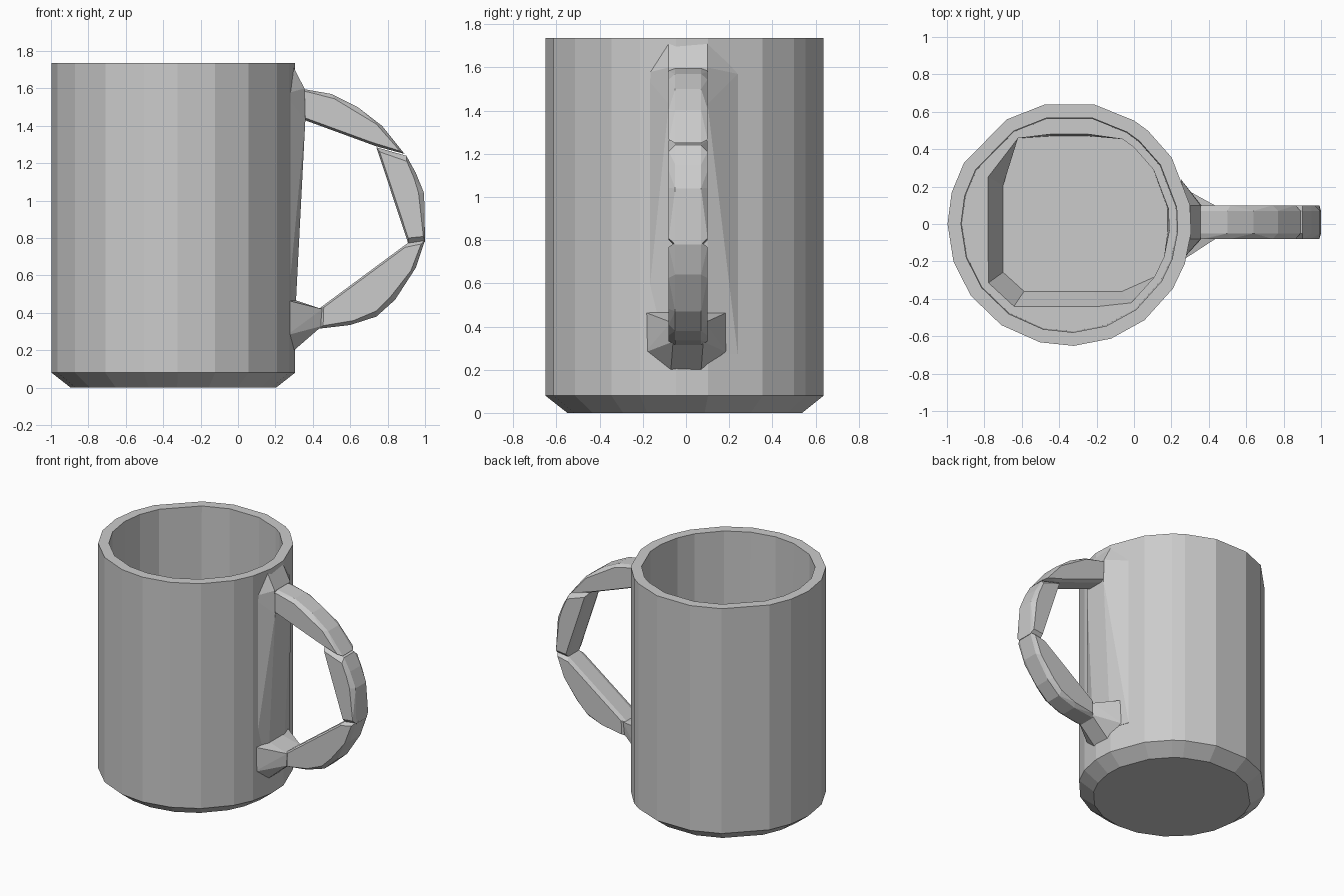
import bpy, bmesh
from math import radians, cos, sin
from mathutils import Vector

cube = bpy.data.objects.get("Cube")
if cube:
    bpy.data.objects.remove(cube, do_unlink=True)

GREY = (0.6, 0.6, 0.6, 1)
grey = bpy.data.materials.new("plain grey")
grey.use_nodes = True
grey.diffuse_color = GREY
grey.node_tree.nodes["Principled BSDF"].inputs["Base Color"].default_value = GREY

CENTRE_X = -0.345
HANDLE_Y = 0.01
TOP = 1.737


def finish(bm, name):
    """Turn a bmesh into a flat-shaded grey object."""
    bmesh.ops.recalc_face_normals(bm, faces=bm.faces)
    mesh = bpy.data.meshes.new(name)
    bm.to_mesh(mesh)
    bm.free()
    mesh.materials.append(grey)
    obj = bpy.data.objects.new(name, mesh)
    bpy.context.collection.objects.link(obj)
    return obj


def hull(points, name):
    """Convex solid around a set of points."""
    bm = bmesh.new()
    for p in points:
        bm.verts.new(p)
    result = bmesh.ops.convex_hull(bm, input=bm.verts)
    loose = {v for v in result["geom_interior"] + result["geom_unused"]
             if isinstance(v, bmesh.types.BMVert)}
    bmesh.ops.delete(bm, geom=list(loose), context="VERTS")
    bmesh.ops.dissolve_limit(bm, angle_limit=radians(1),
                             verts=bm.verts, edges=bm.edges)
    return finish(bm, name)


# Cup: uneven facets shared by the outside, the inside and the floor pocket
ANGLES = [9, 33, 50, 58, 78, 102, 121, 150, 165, 180,
          198, 216, 236, 256, 272, 290, 308, 328, 341, 356]


def pocket_radius(angle, left, right, front, back):
    """Distance to the side of a box with cut corners."""
    c, s = cos(angle), sin(angle)
    reach = [0.535]
    if abs(c) > 0.01:
        reach.append((right if c > 0 else left) / abs(c))
    if abs(s) > 0.01:
        reach.append((back if s > 0 else front) / abs(s))
    return min(reach)


def make_cup():
    bm = bmesh.new()

    def ring(z, radius):
        verts = []
        for a in map(radians, ANGLES):
            r = radius(a) if callable(radius) else radius
            verts.append(bm.verts.new((CENTRE_X + r * cos(a), r * sin(a), z)))
        return verts

    rings = [
        ring(0, 0.55), ring(0.08, 0.652), ring(TOP, 0.652),
        ring(TOP, 0.58), ring(0.26, 0.575),
        ring(0.26, lambda a: pocket_radius(a, 0.435, 0.545, 0.44, 0.48)),
        ring(0.1, lambda a: pocket_radius(a, 0.355, 0.525, 0.36, 0.47)),
    ]
    count = len(ANGLES)
    for low, high in zip(rings, rings[1:]):
        for i in range(count):
            j = (i + 1) % count
            bm.faces.new((low[i], low[j], high[j], high[i]))
    bm.faces.new(rings[0])
    bm.faces.new(rings[-1])
    return finish(bm, "cup")


make_cup()


# Handle: three convex chunks with rounded cross-sections
def handle_chunk(name, outline):
    pts = [Vector(p) for p in outline]
    middle = sum(pts, Vector((0, 0))) / len(pts)
    solid = []
    for p in pts:
        inner = p + (middle - p).normalized() * 0.03
        for side in (-1, 1):
            solid.append((p.x, HANDLE_Y + side * 0.06, p.y))
            solid.append((inner.x, HANDLE_Y + side * 0.09, inner.y))
    return hull(solid, name)


handle_chunk("handle_upper", [
    (0.33, 1.6), (0.36, 1.595), (0.5, 1.57), (0.64, 1.5), (0.77, 1.4),
    (0.89, 1.25), (0.74, 1.29), (0.33, 1.44)])
handle_chunk("handle_middle", [
    (0.74, 1.285), (0.9, 1.24), (0.95, 1.15), (0.995, 1.04),
    (1.0, 0.78), (0.91, 0.77)])
handle_chunk("handle_lower", [
    (0.91, 0.775), (1.0, 0.79), (0.95, 0.64), (0.84, 0.47), (0.74, 0.38),
    (0.6, 0.335), (0.43, 0.315), (0.43, 0.42)])

# Upper mount: a tapered plate running down the wall behind the handle
mount = []
for y, wide in ((-0.08, -0.2), (0.1, 0.24)):
    mount += [(0.355, y, 1.6), (0.36, y, 1.43), (0.29, y, TOP - 0.01),
              (0.25, wide, 1.57), (0.25, wide, 0.27), (0.3, y, 0.27)]
hull(mount, "handle_upper_mount")

# Lower mount: a flared block narrowing towards the handle
flare = []
for side in (-1, 1):
    flare += [(0.25, side * 0.2, 0.47), (0.26, side * 0.19, 0.28),
              (0.3, side * 0.07, 0.2), (0.3, side * 0.07, 0.47),
              (0.45, HANDLE_Y + side * 0.08, 0.42),
              (0.45, HANDLE_Y + side * 0.07, 0.33)]
hull(flare, "handle_lower_mount")
